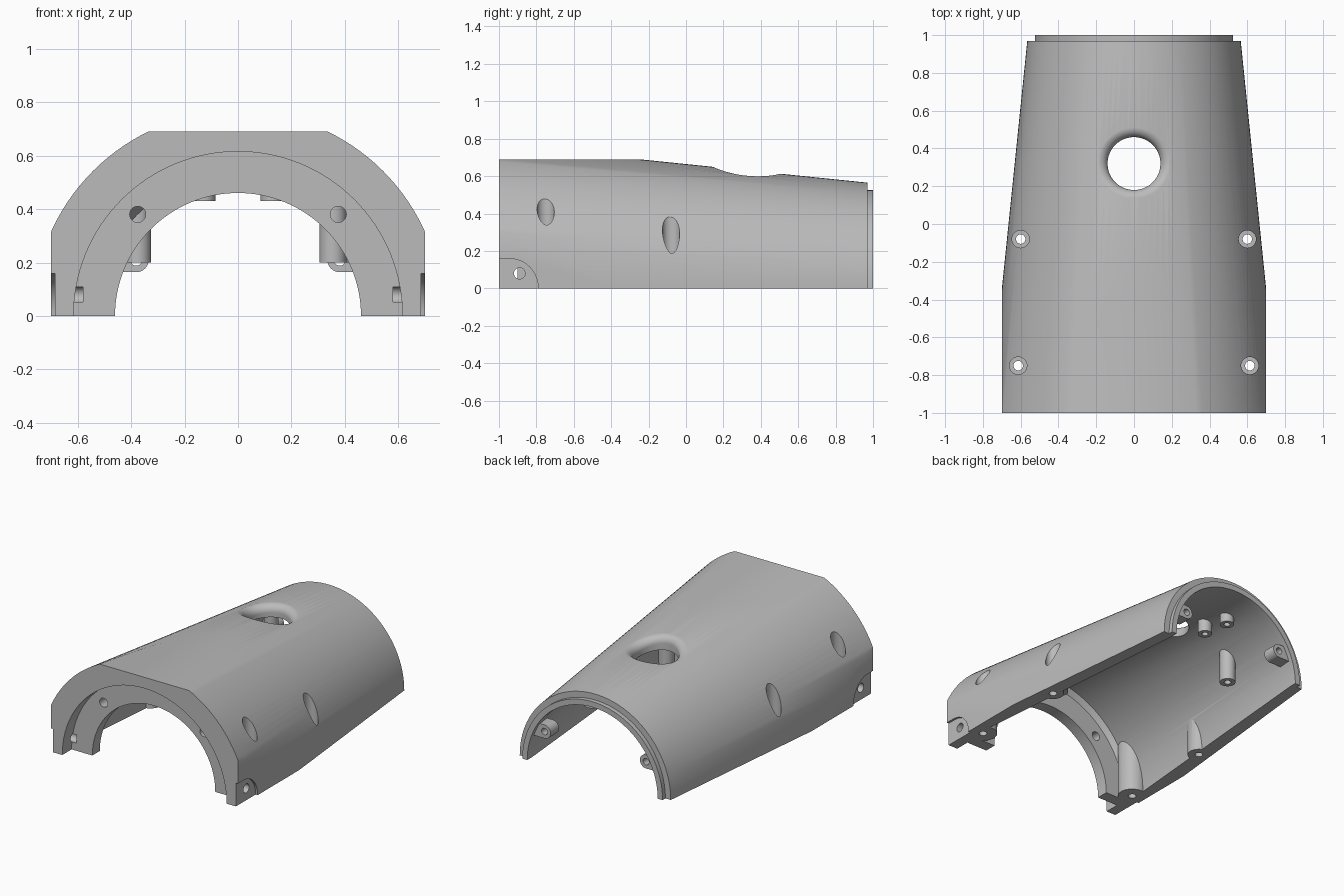
import bpy, bmesh
from math import pi, sin, cos, sqrt, radians
from mathutils import Matrix, Vector

if "Cube" in bpy.data.objects:
    bpy.data.objects.remove(bpy.data.objects["Cube"], do_unlink=True)

grey = bpy.data.materials.new("plain grey")
grey.use_nodes = True
COLOUR = (0.5, 0.5, 0.5, 1)
grey.diffuse_color = COLOUR
grey.node_tree.nodes["Principled BSDF"].inputs["Base Color"].default_value = COLOUR


def outer_radius(y):
    return 0.767 - 0.1025 * (y + 1)


def make(name, bm):
    bmesh.ops.recalc_face_normals(bm, faces=bm.faces[:])
    mesh = bpy.data.meshes.new(name)
    bm.to_mesh(mesh)
    bm.free()
    ob = bpy.data.objects.new(name, mesh)
    bpy.context.scene.collection.objects.link(ob)
    mesh.materials.append(grey)
    return ob


def rings_solid(name, rings):
    """Closed solid skinned over matching point rings."""
    bm = bmesh.new()
    rows = [[bm.verts.new(p) for p in ring] for ring in rings]
    n = len(rows[0])
    for a, b in zip(rows, rows[1:]):
        for i in range(n):
            j = (i + 1) % n
            bm.faces.new((a[i], a[j], b[j], b[i]))
    bm.faces.new(rows[0])
    bm.faces.new(rows[-1])
    return make(name, bm)


def lathe(name, profile, n=128):
    """Turn (radius, y) points about the y axis."""
    return rings_solid(name, [[(r * cos(2 * pi * i / n), y, r * sin(2 * pi * i / n))
                               for i in range(n)] for r, y in profile])


def rod(name, start, end, radius, n=32):
    start, end = Vector(start), Vector(end)
    axis = end - start
    bm = bmesh.new()
    turn = axis.to_track_quat('Z', 'Y').to_matrix().to_4x4()
    bmesh.ops.create_cone(bm, cap_ends=True, segments=n, radius1=radius, radius2=radius,
                          depth=axis.length,
                          matrix=Matrix.Translation((start + end) / 2) @ turn)
    return make(name, bm)


def box(name, low, high):
    bm = bmesh.new()
    low, high = Vector(low), Vector(high)
    bmesh.ops.create_cube(bm, size=1, matrix=Matrix.Translation((low + high) / 2)
                          @ Matrix.Diagonal((*(high - low), 1)))
    return make(name, bm)


def combine(target, tool, operation):
    """Apply one boolean and discard the tool."""
    mod = target.modifiers.new("cut", 'BOOLEAN')
    mod.operation, mod.object, mod.solver = operation, tool, 'EXACT'
    bpy.context.view_layer.objects.active = target
    bpy.ops.object.modifier_apply(modifier=mod.name)
    bpy.data.objects.remove(tool, do_unlink=True)


# Tapered outer body with rear lip, trimmed flat on the sides, top and base
shell = lathe("half_shell", [(outer_radius(-1), -1), (outer_radius(0.97), 0.97),
                             (0.525, 0.97), (0.525, 1)])
combine(shell, box("trim", (-0.7, -1.5, 0), (0.7, 1.5, 0.69)), 'INTERSECT')

# Hollow: front socket, bulkhead opening, tapered interior
cavity = lathe("cavity", [(0.615, -1.1), (0.615, -0.9), (0.46, -0.9), (0.46, -0.82),
                          (0.61, -0.82), (0.64, -0.79), (0.488, 0.95), (0.488, 1.1)])

# Solid posts left standing inside the hollow
hanging = [(0.375, 0.47), (-0.375, 0.47), (0.355, -0.3)]
short = [(-0.13, 0.54), (0.13, 0.54), (-0.16, 0.72)]
side_screws = [(0.6, -0.08, 0.07, 0.13), (0.613, -0.75, 0.09, 0.2)]
for x, y in hanging:
    combine(cavity, rod("post", (x, y, 0.2), (x, y, 0.9), 0.05), 'DIFFERENCE')
for x, y in short:
    combine(cavity, rod("post", (x, y, 0.43), (x, y, 0.9), 0.045), 'DIFFERENCE')
for s in (-1, 1):
    for x, y, radius, floor in side_screws:
        combine(cavity, rod("post", (s * x, y, -1), (s * x, y, 0.9), radius), 'DIFFERENCE')
    # Rear tab with its web to the wall
    combine(cavity, rod("tab", (s * 0.38, 0.88, 0.21), (s * 0.38, 0.97, 0.21), 0.046),
            'DIFFERENCE')
    xs = sorted((s * 0.38, s * 0.6))
    combine(cavity, box("web", (xs[0], 0.88, 0.164), (xs[1], 0.97, 0.256)), 'DIFFERENCE')
combine(shell, cavity, 'DIFFERENCE')

# Screw holes, counterbores and corner pockets
for x, y in hanging:
    combine(shell, rod("bore", (x, y, 0.1), (x, y, 0.34), 0.022), 'DIFFERENCE')
for x, y in short:
    combine(shell, rod("bore", (x, y, 0.38), (x, y, 0.5), 0.02), 'DIFFERENCE')
for s in (-1, 1):
    for x, y, radius, floor in side_screws:
        combine(shell, rod("bore", (s * x, y, -0.1), (s * x, y, 0.9), 0.025), 'DIFFERENCE')
        combine(shell, rod("bore", (s * x, y, floor), (s * x, y, 0.9), 0.046), 'DIFFERENCE')
    combine(shell, rod("bore", (s * 0.38, 0.8, 0.21), (s * 0.38, 1.1, 0.21), 0.022),
            'DIFFERENCE')
    combine(shell, rod("bore", (s * 0.375, -1.1, 0.38), (s * 0.375, -0.75, 0.38), 0.03),
            'DIFFERENCE')
    combine(shell, rod("bore", (s * 0.58, -0.89, 0.08), (s * 0.8, -0.89, 0.08), 0.03),
            'DIFFERENCE')
    arc = [(-0.94 + 0.15 * cos(a), 0.158 * sin(a))
           for a in (pi / 2 * i / 12 for i in range(13))]
    outline = [(-1.1, -0.1), (-0.79, -0.1)] + arc + [(-1.1, 0.158)]
    combine(shell, rings_solid("pocket", [[(s * x, y, z) for y, z in outline]
                                          for x in (0.685, 0.8)]), 'DIFFERENCE')

# Round top opening whose rolled edge follows the curved surface
HOLE_Y, HOLE_R, ROLL, N = 0.32, 0.14, 0.05, 64


def opening_ring(radius, drop=None, height=None):
    ring = []
    for i in range(N):
        c, s = cos(2 * pi * i / N), sin(2 * pi * i / N)
        rim = HOLE_R + ROLL
        top = sqrt(outer_radius(HOLE_Y + rim * s) ** 2 - (rim * c) ** 2)
        z = height if height is not None else top - drop
        ring.append((radius * c, HOLE_Y + radius * s, z))
    return ring


rolled = [opening_ring(HOLE_R + ROLL * (1 - cos(a)), ROLL * (1 - sin(a)))
          for a in (pi / 2 * i / 10 for i in range(11))]
combine(shell, rings_solid("opening", [opening_ring(HOLE_R, height=0.3)] + rolled
                           + [opening_ring(HOLE_R + ROLL, height=0.9)]), 'DIFFERENCE')

# Smooth curved walls, crisp edges
bpy.ops.object.select_all(action='DESELECT')
shell.select_set(True)
bpy.context.view_layer.objects.active = shell
bpy.ops.object.shade_smooth_by_angle(angle=radians(30))
